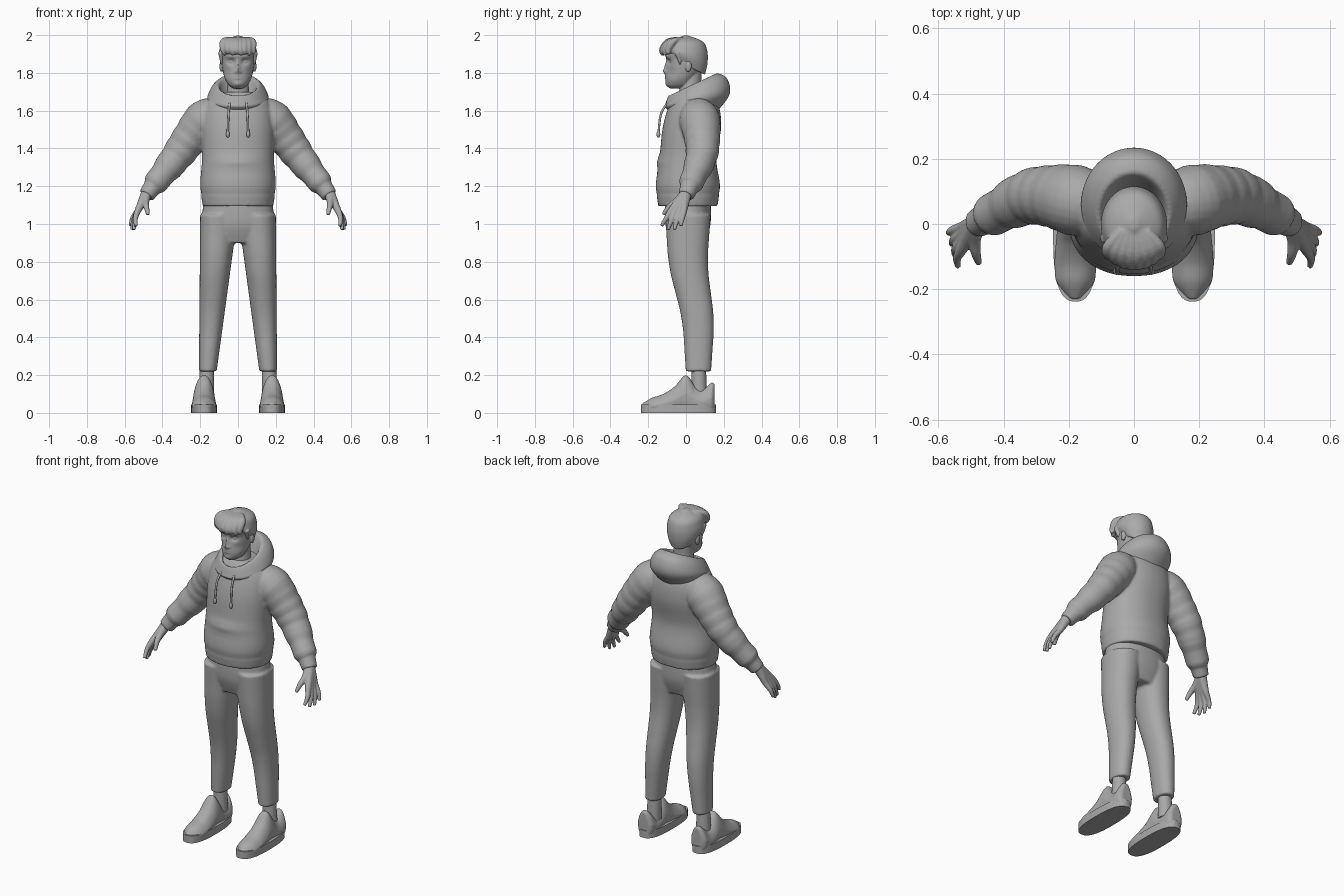
import bpy, bmesh, math
from mathutils import Vector, Matrix

cube = bpy.data.objects.get("Cube")
if cube:
    bpy.data.objects.remove(cube)

GREY = (0.4, 0.4, 0.4, 1)
clay = bpy.data.materials.new("clay grey")
clay.use_nodes = True
clay.diffuse_color = GREY
clay.node_tree.nodes["Principled BSDF"].inputs["Base Color"].default_value = GREY
SIDES = (1, -1)


def refine(rows, steps=6):
    """Smooth spline through rows of numbers."""
    points = [Vector(row) for row in rows]
    last = len(points) - 1
    result = []
    for i in range(last):
        start, end = points[i], points[i + 1]
        leave = (end - points[max(i - 1, 0)]) / 2
        arrive = (points[min(i + 2, last)] - start) / 2
        for step in range(steps):
            t = step / steps
            ease = t * t * (3 - 2 * t)
            result.append(start.lerp(end, ease) + leave * t * (1 - t) ** 2 - arrive * t * t * (1 - t))
    return result + [points[last]]


def oval(count, power=2):
    """Unit superellipse."""
    for k in range(count):
        angle = math.tau * k / count
        c, s = math.cos(angle), math.sin(angle)
        yield math.copysign(abs(c) ** (2 / power), c), math.copysign(abs(s) ** (2 / power), s)


def skin(bm, loops):
    """Bridge closed loops and cap both ends."""
    rows = [[bm.verts.new(point) for point in loop] for loop in loops]
    for low, high in zip(rows, rows[1:]):
        for k in range(len(low)):
            bm.faces.new((low[k - 1], low[k], high[k], high[k - 1]))
    bm.faces.new(rows[0][::-1])
    bm.faces.new(rows[-1])


def ring(y, z, width, depth, tilt=0, x=0):
    return x, y, z, width, depth, tilt


def stack(bm, rings, power=2.2):
    """Body through rings, each level or tilted front to back."""
    skin(bm, [[(x + u * width, y + v * depth, z + tilt * v * depth) for u, v in oval(64, power)]
              for x, y, z, width, depth, tilt in refine(rings)])


def limb(bm, rows, ripple=0):
    """Round tube through points with a radius, optionally creased towards its end."""
    points = refine(rows)
    last = len(points) - 1
    loops = []
    for i, point in enumerate(points):
        along = (points[min(i + 1, last)] - points[max(i - 1, 0)]).to_3d().normalized()
        side = along.cross(Vector((0.3, 1, 0.1))).normalized()
        up = along.cross(side)
        radius = point.w + ripple * math.sin(2 * i) * i / last
        loops.append([point.to_3d() + (side * u + up * v) * radius for u, v in oval(24)])
    skin(bm, loops)


def ball(bm, centre, size):
    place = Matrix.Translation(centre) @ Matrix.Diagonal((*size, 1))
    bmesh.ops.create_uvsphere(bm, u_segments=24, v_segments=16, radius=1, matrix=place)


def dab(bm, x, z, wide, high, push):
    """Push the front of the mesh in y around a spot."""
    for vert in bm.verts:
        if vert.co.y < 0:
            reach = ((vert.co.x - x) / wide) ** 2 + ((vert.co.z - z) / high) ** 2
            vert.co.y += push * math.exp(-reach)


def finish(name, bm, voxel=0, mirror=False):
    """Make the object, fuse its pieces and smooth it."""
    bmesh.ops.recalc_face_normals(bm, faces=bm.faces)
    mesh = bpy.data.meshes.new(name)
    bm.to_mesh(mesh)
    bm.free()
    mesh.materials.append(clay)
    mesh.shade_smooth()
    mesh.set_sharp_from_angle(angle=math.radians(50))
    part = bpy.data.objects.new(name, mesh)
    bpy.context.collection.objects.link(part)
    if mirror:
        part.modifiers.new("mirror", "MIRROR")
    if voxel:
        fuse = part.modifiers.new("fuse", "REMESH")
        fuse.mode = "VOXEL"
        fuse.voxel_size = voxel
        fuse.use_smooth_shade = True
        soften = part.modifiers.new("soften", "SMOOTH")
        soften.factor = 0.5
        soften.iterations = 3


# Trousers: pelvis, and legs that taper and swing back below the knee
bm = bmesh.new()
stack(bm, [ring(.01, 1.14, .18, .12), ring(.01, 1, .19, .12), ring(.01, .9, .16, .09)])
for side in SIDES:
    leg = []
    for step in range(9):
        t = step / 8
        bend = min(max(2 * t - .5, 0), 1)
        swing = bend * bend * (3 - 2 * bend)
        leg.append(ring(.01 + .056 * swing, 1.05 - .83 * t, .1 - .053 * t, .12 - .053 * t,
                        x=side * (.1 + .06 * t)))
    stack(bm, leg)
finish("trousers", bm, .008)

# Sweater: torso with a hem band and pocket bulge, creased sleeves with cuffs
bm = bmesh.new()
stack(bm, [ring(.01, 1.12, .18, .15), ring(.01, 1.2, .2, .17), ring(.01, 1.35, .19, .15), ring(.03, 1.5, .195, .155),
           ring(.04, 1.6, .185, .14), ring(.04, 1.66, .155, .115), ring(.04, 1.7, .09, .09)])
stack(bm, [ring(.01, 1.095, .187, .157), ring(.01, 1.15, .195, .165)])
dab(bm, 0, 1.33, .12, .03, -.012)
for side in SIDES:
    limb(bm, [(side * .09, .045, 1.59, .075), (side * .17, .07, 1.555, .108), (side * .25, .085, 1.46, .096),
              (side * .33, .08, 1.35, .083), (side * .45, .02, 1.2, .06)], .004)
    limb(bm, [(side * .45, .02, 1.2, .05), (side * .485, 0, 1.15, .043)])
finish("sweater", bm, .008)

# Hood lying open on the back, with a hollow for the neck
bm = bmesh.new()
stack(bm, [ring(.05, 1.57, .1, .1, .1), ring(.06, 1.65, .16, .17, .2), ring(.055, 1.7, .15, .165, .4),
           ring(.04, 1.735, .12, .135, .45), ring(.03, 1.73, .1, .115, .45), ring(.02, 1.65, .08, .08, .3)], 2)
finish("hood", bm, .007)

# Drawstrings with weighted tips
bm = bmesh.new()
limb(bm, [(.04, -.08, 1.66, .006), (.05, -.13, 1.59, .006), (.054, -.145, 1.49, .006)])
ball(bm, (.054, -.146, 1.475), (.01, .01, .018))
finish("drawstrings", bm, mirror=True)

# Hands: fingers fan out from the wrist over their knuckles
bm = bmesh.new()
wrist = Vector((.485, 0, 1.16, .03))
for finger in range(4):
    knuckle = Vector((.53, .023 * finger - .08, 1.07, .017))
    tip = Vector((.54 + .01 * finger, .034 * finger - .13, .96 + .02 * abs(finger - 1.5), .009))
    bulge = Vector((.008, 0, 0, 0))
    limb(bm, [wrist, wrist.lerp(knuckle, .6), knuckle, knuckle.lerp(tip, .5) + bulge, tip])
limb(bm, [wrist, (.49, -.05, 1.12, .02), (.485, -.09, 1.09, .015), (.476, -.12, 1.05, .01)])
finish("hands", bm, .004, mirror=True)

# Head and neck
bm = bmesh.new()
stack(bm, [ring(-.055, 1.718, .025, .03), ring(-.04, 1.735, .05, .06), ring(-.03, 1.77, .07, .077),
           ring(-.01, 1.82, .082, .092), ring(0, 1.87, .088, .102), ring(0, 1.92, .088, .102), ring(0, 1.98, .02, .02)])
# Face: sockets, brows, cheeks and nostrils, then nose bridge, nose tip, lips and chin
for side in SIDES:
    dab(bm, side * .036, 1.858, .02, .014, .016)
    dab(bm, side * .036, 1.885, .03, .01, -.005)
    dab(bm, side * .06, 1.8, .02, .03, .007)
    dab(bm, side * .015, 1.806, .008, .008, -.008)
for height, wide, high, push in ((1.835, .011, .03, -.012), (1.81, .011, .014, -.016), (1.788, .022, .005, -.006),
                                 (1.773, .02, .005, -.007), (1.74, .025, .014, -.007)):
    dab(bm, 0, height, wide, high, push)
for side in SIDES:
    ball(bm, (side * .036, -.074, 1.858), (.014, .013, .009))
    ball(bm, (side * .088, .012, 1.835), (.01, .017, .03))
limb(bm, [(0, .03, 1.84, .055), (0, .025, 1.74, .056), (0, .02, 1.62, .07)])
finish("head", bm, .0035)

# Hair: cap with a lower nape, fringe locks and sideburns
bm = bmesh.new()
stack(bm, [ring(.01, 1.835, .08, .09, -.5), ring(0, 1.885, .1, .114, -.3), ring(0, 1.925, .098, .113, -.1),
           ring(0, 1.965, .079, .09), ring(0, 1.997, .012, .015)], 2)
for lock in range(8):
    x = .022 * (lock - 3.5)
    front = 5.5 * x * x - .125
    ragged = .006 * (lock % 2)
    limb(bm, [(x / 2, -.02, 1.98, .012), (x, front * .72, 1.966, .018), (x, front, 1.925, .018),
              (x + .008, front, 1.893 + ragged, .008)])
for side in SIDES:
    limb(bm, [(side * .09, -.045, 1.91, .016), (side * .088, -.03, 1.845, .005)])
finish("hair", bm, .005)

# Shoes: flat soles, then uppers as arched sections with a raised tongue and heel
bm = bmesh.new()
stack(bm, [ring(-.04, 0, .068, .198, x=.18), ring(-.04, .045, .068, .198, x=.18)], 2.6)
finish("soles", bm, mirror=True)
bm = bmesh.new()
sections = refine([(-.23, .025, .05), (-.18, .058, .08), (-.12, .064, .1), (-.06, .06, .14), (0, .055, .2),
                   (.05, .056, .14), (.09, .056, .125), (.135, .05, .16), (.152, .03, .15)])
skin(bm, [[(.18 + u * half * (1 - .35 * max(v, 0)), y, tall * (v + 1) / 2) for u, v in oval(32, 2.6)]
          for y, half, tall in sections])
finish("shoes", bm, .005, mirror=True)

# Ankles
bm = bmesh.new()
limb(bm, [(.168, .07, .09, .042), (.164, .068, .25, .037)])
finish("ankles", bm, mirror=True)
